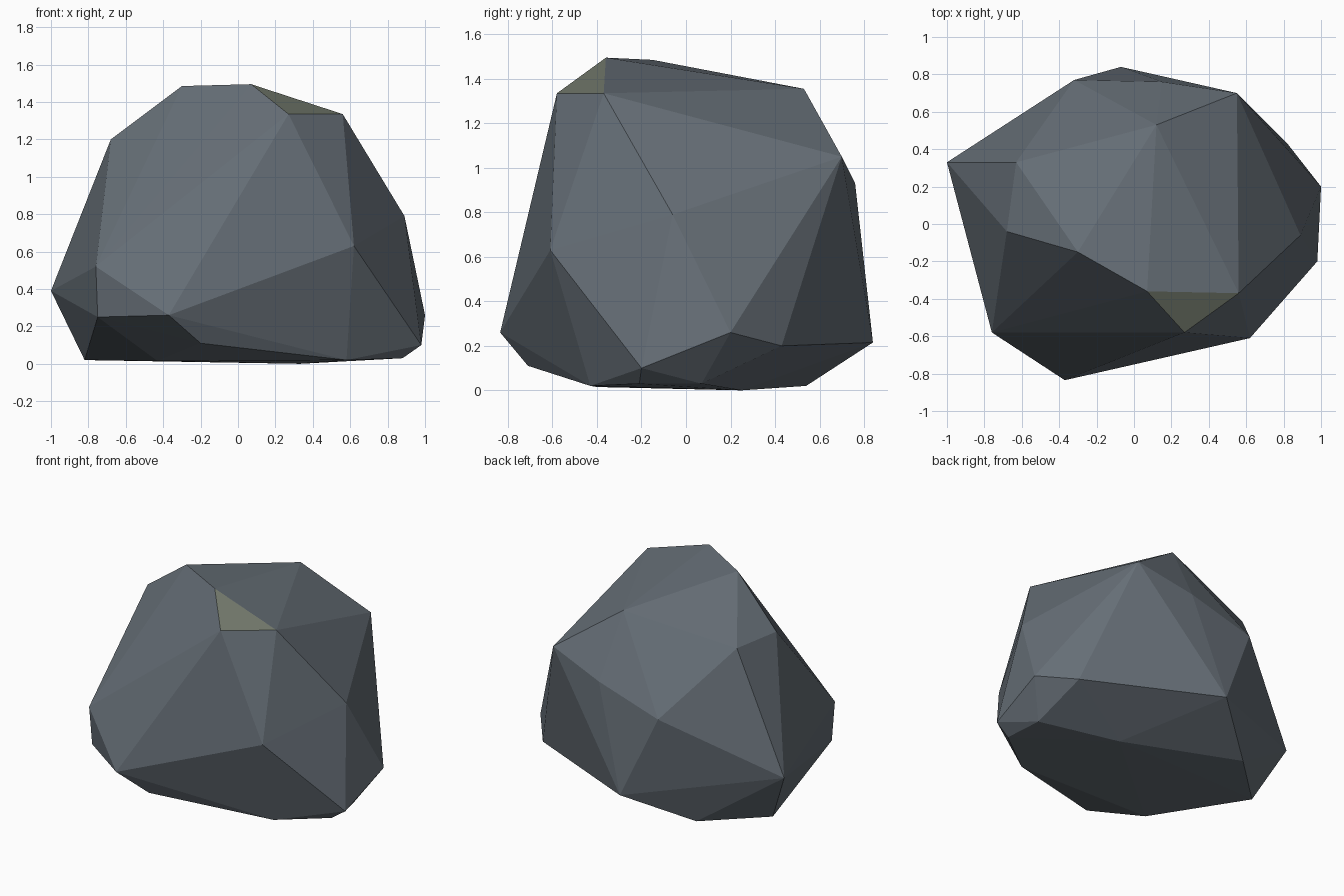
import bpy, bmesh
from mathutils import Vector

if "Cube" in bpy.data.objects:
    bpy.data.objects.remove(bpy.data.objects["Cube"])

# Corner points of the boulder, in rings from crown to base
crown = [(-.30, -.15, 1.485), (.07, -.36, 1.495), (.27, -.58, 1.335),
         (.56, -.37, 1.335), (.12, .53, 1.355), (-.63, .33, 1.21), (-.68, -.04, 1.20)]
shoulder = [(.55, .70, 1.05), (.15, .76, .93), (-.32, .77, .79),
            (.89, -.06, .79), (.62, -.61, .63), (-.76, -.58, .52)]
waist = [(-1, .33, .39), (-.75, -.56, .25), (-.37, -.835, .26), (.98, -.20, .10),
         (1, .20, .26), (.82, .43, .20), (-.07, .84, .215)]
base = [(-.20, -.71, .11), (.58, -.43, .02), (.88, -.21, .03), (.86, .07, .03),
        (.33, .25, 0), (-.46, .54, .02), (-.82, .20, .02), (-.43, -.40, .015)]


def material(name, rgb):
    m = bpy.data.materials.new(name)
    m.diffuse_color = (*rgb, 1)
    m.use_nodes = True
    m.node_tree.nodes["Principled BSDF"].inputs["Base Color"].default_value = m.diffuse_color
    return m


# Faceted stone: hull wrapped around the rings
bm = bmesh.new()
for p in crown + shoulder + waist + base:
    bm.verts.new(p)
res = bmesh.ops.convex_hull(bm, input=bm.verts[:])
loose = [v for v in bm.verts if not v.link_faces]
bmesh.ops.delete(bm, geom=loose, context='VERTS')
bmesh.ops.recalc_face_normals(bm, faces=bm.faces[:])

# Mossy tint on the small sloping facet at the crown's front right
moss_centre = (Vector(crown[1]) + Vector(crown[2]) + Vector(crown[3])) / 3
for f in bm.faces:
    f.smooth = False
    if (f.calc_center_median() - moss_centre).length < .05:
        f.material_index = 1

mesh = bpy.data.meshes.new("boulder")
bm.to_mesh(mesh)
bm.free()
mesh.materials.append(material("slate", (.13, .155, .18)))
mesh.materials.append(material("moss", (.16, .18, .14)))
boulder = bpy.data.objects.new("boulder", mesh)
bpy.context.collection.objects.link(boulder)
